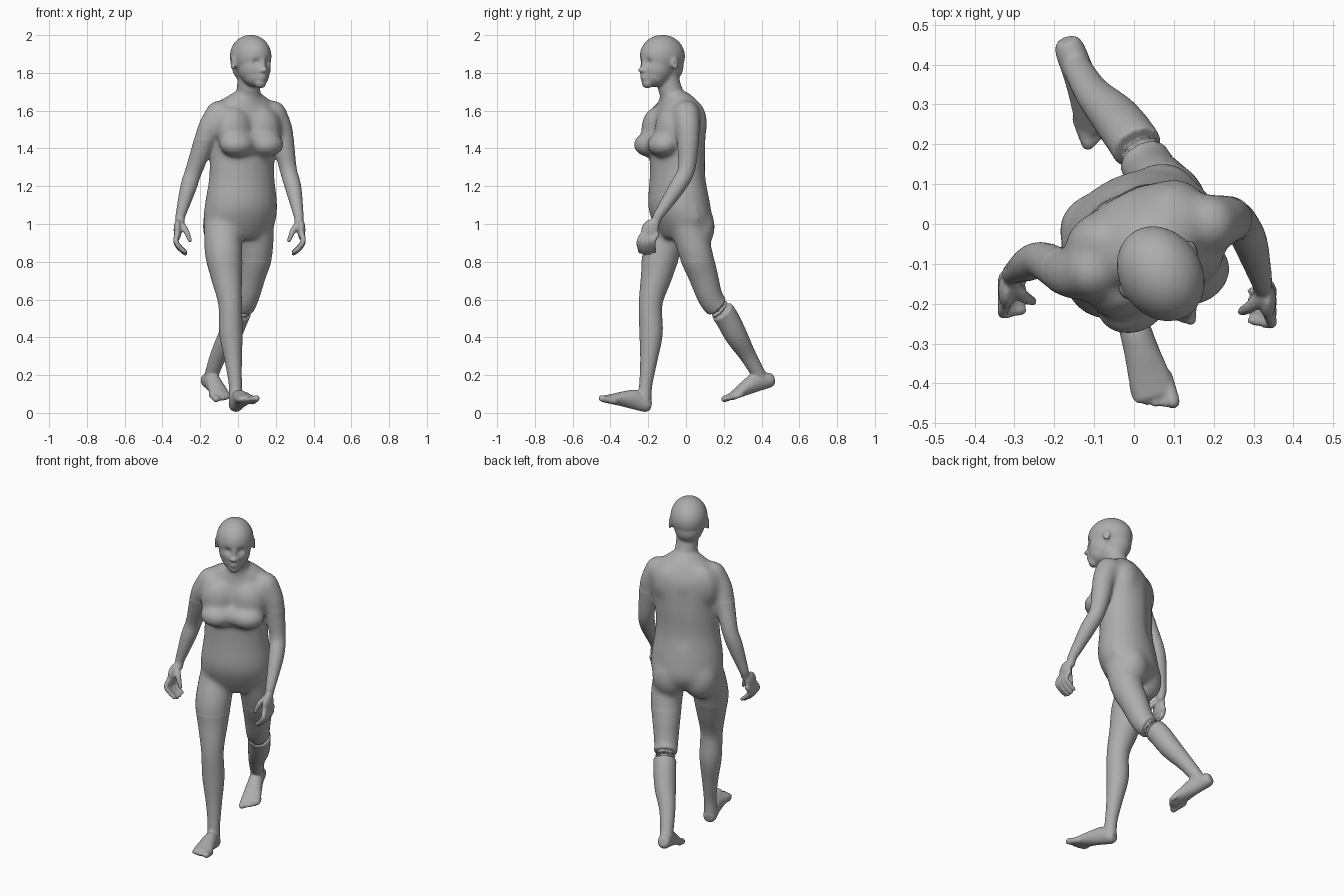
import bpy, bmesh, math
from mathutils import Vector, Matrix

if "Cube" in bpy.data.objects:
    bpy.data.objects.remove(bpy.data.objects["Cube"])

bm = bmesh.new()
SIDES = 24


def spline(rows, steps=5):
    """Smooth curve through rows of any width."""
    rows = [Vector(row) for row in rows]
    rows = [rows[0]] + rows + [rows[-1]]
    out = []
    for before, start, end, after in zip(rows, rows[1:], rows[2:], rows[3:]):
        for i in range(steps):
            t = i / steps
            square = before * 2 - start * 5 + end * 4 - after
            cube = start * 3 - before - end * 3 + after
            out.append(start + ((end - before) * t + square * t * t + cube * t ** 3) / 2)
    return out + [rows[-1]]


def skin(rings):
    """Closed loft through a list of vertex rings."""
    rings = [[bm.verts.new(point) for point in points] for points in rings]
    for lower, upper in zip(rings, rings[1:]):
        for i in range(SIDES):
            j = (i + 1) % SIDES
            bm.faces.new((lower[i], lower[j], upper[j], upper[i]))
    bm.faces.new(rings[0])
    bm.faces.new(rings[-1])


def ring(center, across, along):
    angles = [math.tau * i / SIDES for i in range(SIDES)]
    return [center + across * math.cos(angle) + along * math.sin(angle) for angle in angles]


def blob(center, radii, turn=Matrix()):
    matrix = Matrix.Translation(center) @ turn @ Matrix.Diagonal((*radii, 1))
    bmesh.ops.create_uvsphere(bm, u_segments=SIDES, v_segments=14, radius=1, matrix=matrix)


def limb(rows):
    """Round tube through rows of x, y, z, radius, with rounded ends."""
    points = spline(rows)
    last = len(points) - 1
    rings = []
    for i, point in enumerate(points):
        tangent = (points[min(i + 1, last)].xyz - points[max(i - 1, 0)].xyz).normalized()
        across = tangent.orthogonal().normalized()
        rings.append(ring(point.xyz, across * point.w, tangent.cross(across) * point.w))
    skin(rings)
    for end in (points[0], points[-1]):
        blob(end.xyz, (end.w, end.w, end.w))


def frame(x, y, degrees):
    """Local frame: x to the model's left, -y forward."""
    return Matrix.Translation((x, y, 0)) @ Matrix.Rotation(math.radians(degrees), 4, 'Z')


def feature(place, x, y, z, *radii):
    """Ellipsoid in a local frame."""
    blob(place @ Vector((x, y, z)), radii, place.to_3x3().to_4x4())


def pair(place, x, y, z, *radii):
    for side in (-1, 1):
        feature(place, side * x, y, z, *radii)


# Torso: forward shift, height, half width, half depth; the upper body leans left
chest = frame(.02, -.045, 25)
across = chest.to_3x3() @ Vector((1, 0, 0))
along = chest.to_3x3() @ Vector((0, 1, 0))
rings = []
for shift, height, width, depth in spline([
        (.03, .92, .13, .1), (.03, 1, .195, .145), (.01, 1.1, .2, .157), (0, 1.25, .18, .14),
        (0, 1.4, .18, .138), (0, 1.55, .188, .13), (0, 1.61, .175, .11),
        (-.01, 1.66, .13, .09), (-.02, 1.7, .065, .065)]):
    lean = max(0, (height - 1.3) / 20)
    rings.append(ring(chest @ Vector((lean, shift, height)), across * width, along * depth))
skin(rings)
pair(chest, .085, -.125, 1.42, .097, .082, .066)   # breasts
pair(chest, .085, -.085, 1.5, .1, .075, .12)       # upper chest
feature(chest, 0, -.125, 1.425, .08, .055, .06)    # breastbone
pair(chest, .085, .08, .985, .1, .088, .125)       # buttocks
pair(chest, .085, .05, 1.53, .1, .07, .13)         # shoulder blades

# Neck
limb([(.05, -.045, 1.62, .075), (.055, -.08, 1.7, .063), (.06, -.105, 1.8, .062)])

# Head
head = frame(.067, -.125, 33)
feature(head, 0, 0, 1.888, .104, .127, .114)       # skull
feature(head, 0, .035, 1.835, .08, .085, .085)     # back of the head
feature(head, 0, -.037, 1.83, .088, .088, .1)      # cheeks
feature(head, 0, -.05, 1.785, .072, .07, .06)      # jaw
feature(head, 0, -.095, 1.747, .034, .03, .03)     # chin
feature(head, 0, -.1, 1.785, .036, .03, .03)       # mouth
for height in (1.785, 1.77):
    feature(head, 0, -.12, height, .023, .015, .009)  # lips
feature(head, 0, -.137, 1.815, .014, .018, .013)   # nose tip
feature(head, 0, -.118, 1.845, .012, .018, .035)   # nose bridge
pair(head, .015, -.125, 1.812, .012, .015, .011)   # nostrils
pair(head, .106, .012, 1.848, .01, .021, .034)     # ears


def hand(wrist, side, size=1.15):
    def digit(*rows):
        limb([(*(wrist + Vector((side * x, y, z)) * size), r * size) for x, y, z, r in rows])
    digit((0, 0, 0, .022), (0, -.01, -.03, .021))
    blob(wrist + Vector((.012 * side, -.036, -.062)) * size, (.021, .046, .058),
         Matrix.Rotation(-.35, 4, 'X'))
    for finger in range(4):
        y = .022 * finger - .08
        drop = .008 * abs(finger - 1.3)
        digit((.015, y + .01, -.085, .013), (.02, y - .006, -.12 + drop / 2, .012),
              (0, y - .004, -.155 + drop, .011), (-.025, y, -.175 + drop, .009))
    digit((0, -.025, -.035, .017), (-.026, -.05, -.065, .014), (-.045, -.06, -.11, .01))


# Arms: shoulder, upper arm, elbow, forearm, wrist
left_arm = [(.185, 0, 1.58, .075), (.227, .01, 1.5, .064), (.245, .01, 1.4, .055),
            (.268, 0, 1.28, .045), (.293, -.05, 1.19, .043), (.322, -.15, 1.04, .026)]
right_arm = [(-.1, -.115, 1.58, .075), (-.152, -.125, 1.5, .065), (-.19, -.11, 1.4, .055),
             (-.235, -.09, 1.28, .045), (-.264, -.1, 1.19, .043), (-.306, -.125, 1.04, .026)]
for arm, side in ((left_arm, 1), (right_arm, -1)):
    limb(arm)
    hand(Vector(arm[-1][:3]), side)

# Legs: hip, thigh, knee, calf, ankle
limb([(.1, 0, 1.02, .09), (.095, .05, .85, .09), (.07, .09, .73, .078), (.04, .135, .6, .066),
      (0, .205, .52, .064), (-.045, .265, .41, .06), (-.105, .33, .3, .044), (-.15, .405, .17, .035)])
limb([(-.085, -.07, 1.02, .095), (-.075, -.13, .85, .1), (-.062, -.155, .73, .084),
      (-.042, -.187, .58, .063), (-.037, -.185, .42, .062), (-.025, -.197, .28, .046),
      (-.014, -.213, .15, .035), (-.012, -.22, .07, .037)])


def foot(heel, toe, inner):
    """Foot from heel to toe tip; inner is the side of the big toe."""
    heel, toe = Vector(heel), Vector(toe)
    reach = toe - heel
    side = reach.cross(Vector((0, 0, 1))).normalized() * inner
    up = (side * inner).cross(reach).normalized()
    rows = [(0, .04, .024, .026), (.08, .04, .037, .04), (.3, .053, .04, .052),
            (.5, .046, .045, .043), (.72, .032, .053, .028), (.88, .022, .05, .018)]
    skin([ring(heel + reach * t + up * lift, side * width, up * height)
          for t, lift, width, height in spline(rows)])
    for i in range(5):
        radius = .012 if i else .018
        root = heel + side * (.04 - .021 * i) + up * .02
        limb([(*(root + reach * t), radius) for t in (.72, .95 - .008 * i * i)])


foot((-.018, -.195, 0), (.065, -.475, .06), -1)
foot((-.175, .475, .145), (-.075, .21, .05), 1)

# Fuse the parts into one skin
bmesh.ops.recalc_face_normals(bm, faces=bm.faces)
parts = bpy.data.meshes.new("body_parts")
bm.to_mesh(parts)
bm.free()
body = bpy.data.objects.new("body", parts)
bpy.context.collection.objects.link(body)
remesh = body.modifiers.new("fuse", 'REMESH')
remesh.mode = 'VOXEL'
remesh.voxel_size = .0065
relax = body.modifiers.new("relax", 'SMOOTH')
relax.iterations = 5
graph = bpy.context.evaluated_depsgraph_get()
fused = bpy.data.meshes.new_from_object(body.evaluated_get(graph))
body.modifiers.clear()
body.data = fused
bpy.data.meshes.remove(parts)

# Soften the trunk, the shoulders and the head more than the limbs
bm = bmesh.new()
bm.from_mesh(fused)
to_chest = chest.inverted()


def on_trunk(vert):
    local = to_chest @ vert.co
    narrow = abs(local.x) < .2 and abs(local.y) < .22
    return .8 < local.z < 1.7 and (narrow or local.z > 1.45)


trunk = [vert for vert in bm.verts if on_trunk(vert)]
skull = [vert for vert in bm.verts if vert.co.z > 1.7]
for region, rounds in ((trunk, 40), (skull, 5)):
    for step in range(rounds):
        bmesh.ops.smooth_vert(bm, verts=region, factor=.5,
                              use_axis_x=True, use_axis_y=True, use_axis_z=True)


def dent(place, point, radius, push):
    """Press a soft hollow into the skin."""
    center = place @ Vector(point)
    move = place.to_3x3() @ Vector(push)
    for vert in bm.verts:
        ratio = (vert.co - center).length / radius
        if ratio < 2.5:
            vert.co += move * math.exp(-ratio * ratio)


# Eye sockets, ear bowls and spine
for side in (-1, 1):
    dent(head, (side * .036, -.115, 1.856), .02, (0, .012, 0))
    dent(head, (side * .114, .01, 1.85), .014, (-side * .006, 0, 0))
for step in range(8):
    dent(chest, (0, .14, 1.22 + step / 25), .035, (0, -.004, 0))
bm.to_mesh(fused)
bm.free()

# Colour and shading
grey = bpy.data.materials.new("plain grey")
grey.use_nodes = True
grey.diffuse_color = (.42, .42, .42, 1)
grey.node_tree.nodes["Principled BSDF"].inputs["Base Color"].default_value = grey.diffuse_color
fused.materials.clear()
fused.materials.append(grey)
fused.polygons.foreach_set("use_smooth", [True] * len(fused.polygons))
